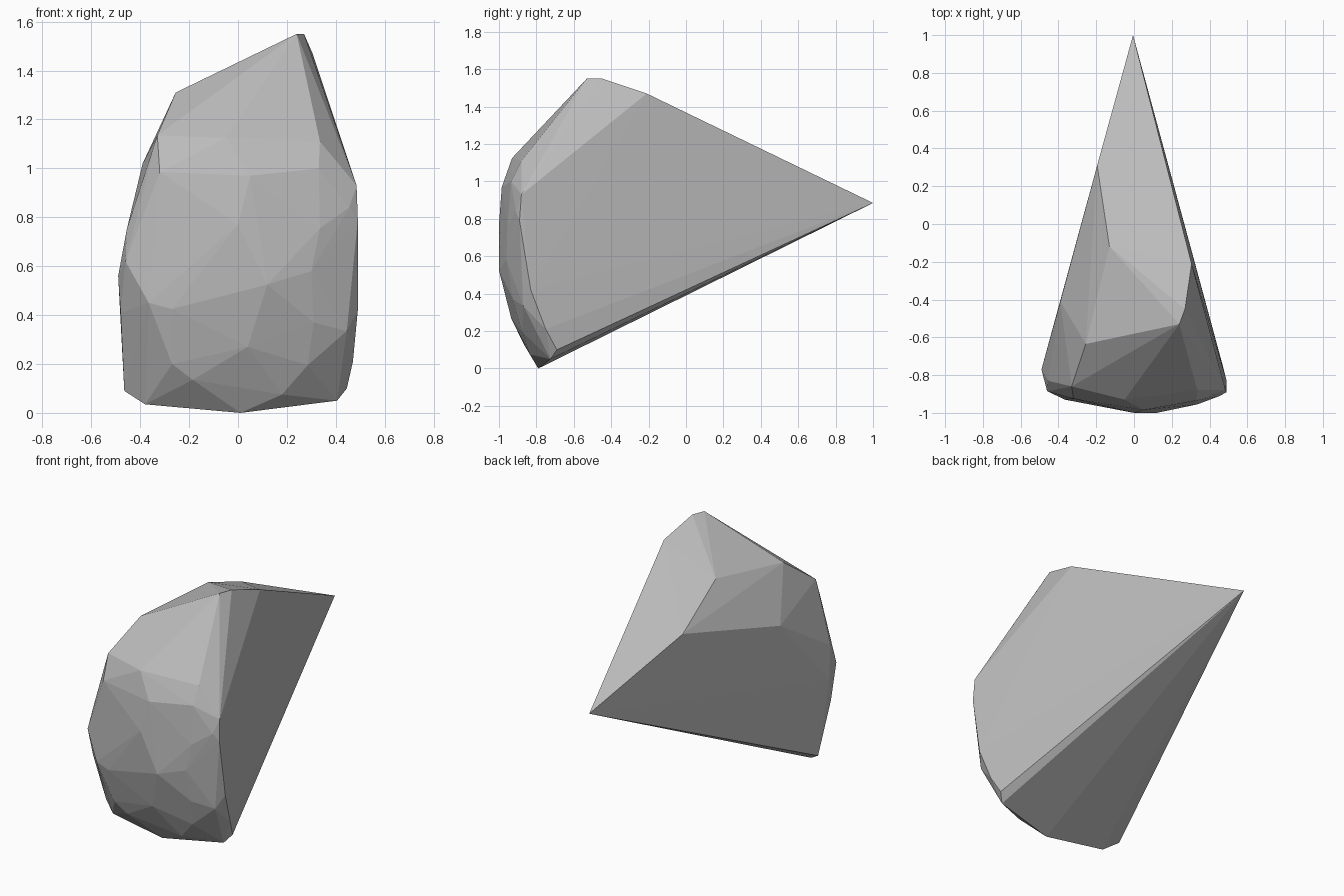
import bpy, bmesh

# Key corners of the stone, grouped by region; the skin is their convex hull
tip = [(-0.005, 1.0, 0.885)]
crest = [(0.24, -0.53, 1.55), (0.27, -0.45, 1.55), (0.305, -0.21, 1.47),
         (-0.255, -0.635, 1.31), (-0.13, -0.12, 1.367), (-0.195, 0.31, 1.19)]
left_side = [(-0.39, -0.41, 1.02), (-0.455, -0.83, 0.75), (-0.49, -0.77, 0.56),
             (-0.48, -0.80, 0.41), (-0.465, -0.69, 0.09), (-0.46, -0.885, 0.62)]
right_side = [(0.485, -0.88, 0.93), (0.49, -0.89, 0.79), (0.49, -0.83, 0.42),
              (0.47, -0.75, 0.21), (0.445, -0.69, 0.10), (0.455, -0.91, 0.84)]
brow = [(-0.33, -0.86, 1.135), (-0.05, -0.93, 1.125), (0.335, -0.88, 1.11),
        (-0.32, -0.925, 0.985), (0.05, -0.985, 0.97), (0.33, -0.935, 1.0)]
face = [(0.335, -0.955, 0.755), (0.12, -1.0, 0.525), (0.0, -1.0, 0.77), (0.30, -0.96, 0.58),
        (-0.365, -0.93, 0.45), (-0.27, -0.945, 0.425), (0.31, -0.925, 0.37),
        (0.445, -0.87, 0.335)]
chin = [(0.04, -0.935, 0.27), (-0.27, -0.885, 0.20), (-0.185, -0.87, 0.135),
        (0.285, -0.875, 0.195), (0.18, -0.835, 0.075), (-0.38, -0.74, 0.035),
        (0.01, -0.79, 0.0), (0.405, -0.725, 0.05)]

bm = bmesh.new()
for p in tip + crest + left_side + right_side + brow + face + chin:
    bm.verts.new(p)
hull = bmesh.ops.convex_hull(bm, input=bm.verts[:])
loose = [v for v in bm.verts if not v.link_faces]
bmesh.ops.delete(bm, geom=loose, context='VERTS')
bmesh.ops.recalc_face_normals(bm, faces=bm.faces[:])

mesh = bpy.data.meshes.new("stone_shard")
bm.to_mesh(mesh)
bm.free()

# Single flat grey, flat shaded facets
grey = bpy.data.materials.new("stone grey")
grey.diffuse_color = (0.5, 0.5, 0.5, 1.0)
mesh.materials.append(grey)
stone = bpy.data.objects.new("stone_shard", mesh)
bpy.context.collection.objects.link(stone)
